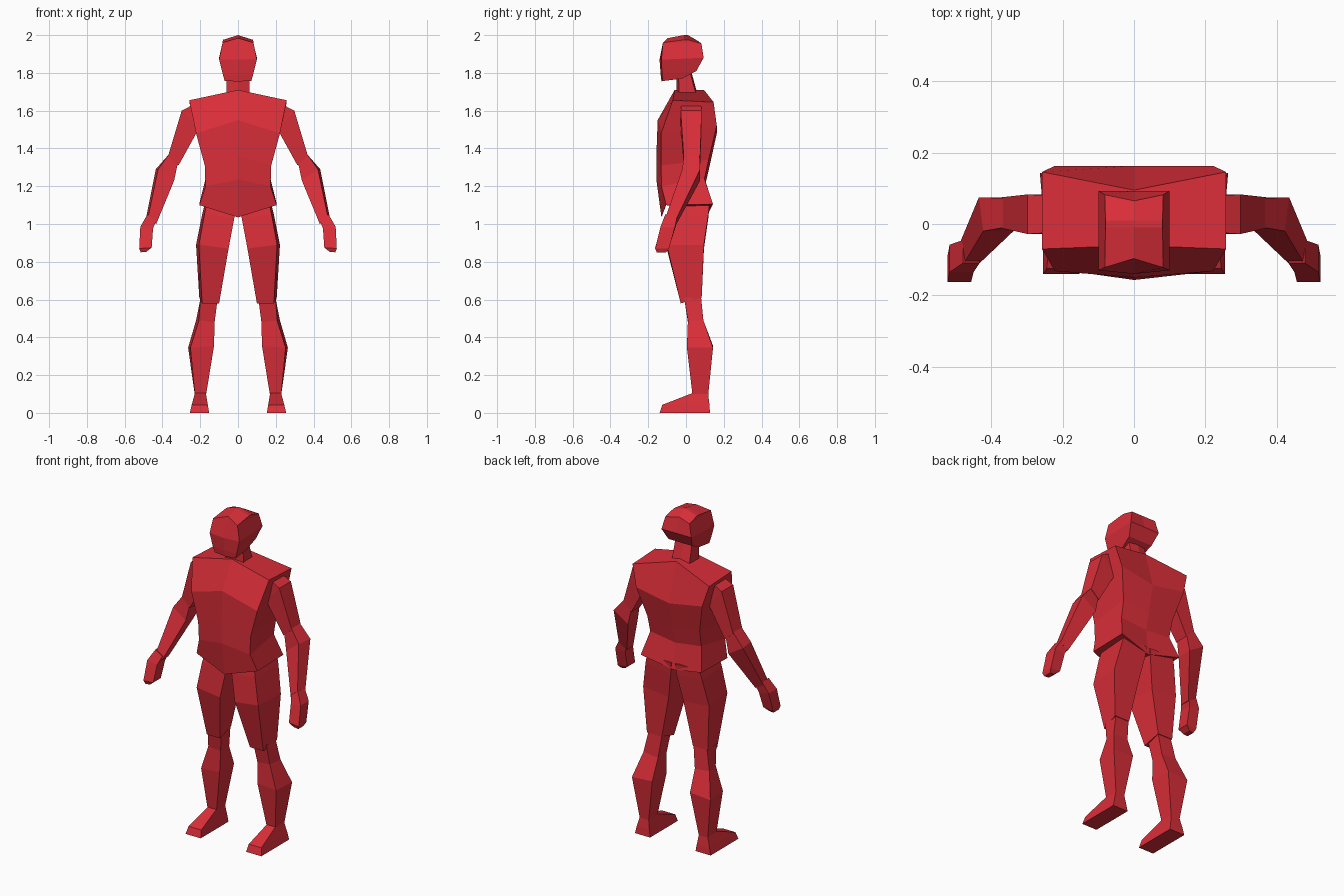
import bpy
import bmesh

red = bpy.data.materials.new("red")
red.diffuse_color = (0.7, 0.027, 0.04, 1)


def loft(name, rings, mirror=False):
    """Skin a stack of point rings and cap both ends."""
    bm = bmesh.new()
    loops = [[bm.verts.new(p) for p in ring] for ring in rings]
    n = len(loops[0])
    for a, b in zip(loops, loops[1:]):
        for i in range(n):
            j = (i + 1) % n
            bm.faces.new((a[i], a[j], b[j], b[i]))
    bm.faces.new(loops[0][::-1])
    bm.faces.new(loops[-1])
    bmesh.ops.recalc_face_normals(bm, faces=bm.faces)
    mesh = bpy.data.meshes.new(name)
    bm.to_mesh(mesh)
    bm.free()
    mesh.materials.append(red)
    ob = bpy.data.objects.new(name, mesh)
    bpy.context.collection.objects.link(ob)
    if mirror:
        ob.modifiers.new("mirror", 'MIRROR')
    return ob


def core_ring(front, front_mid, back, back_mid):
    """Symmetric six-point ring: side corners plus a centre crease."""
    fx, fy, fz = front
    bx, by, bz = back
    return [(-fx, fy, fz), (0, *front_mid), (fx, fy, fz),
            (bx, by, bz), (0, *back_mid), (-bx, by, bz)]


def limb_ring(x_in, z_in, x_out, z_out, y_front, y_back, taper=0.0):
    """Four-point ring, optionally narrower on its front edge."""
    return [(x_in, y_front, z_in), (x_out - taper, y_front, z_out),
            (x_out, y_back, z_out), (x_in, y_back, z_in)]


# Torso with flared hem
loft("torso", [core_ring(*r) for r in [
    ((.205, -.105, 1.10), (-.13, 1.035), (.205, .143, 1.105), (.12, 1.06)),
    ((.172, -.13, 1.20), (-.157, 1.235), (.172, .098, 1.24), (.105, 1.22)),
    ((.176, -.132, 1.31), (-.157, 1.36), (.176, .12, 1.34), (.128, 1.32)),
    ((.222, -.132, 1.48), (-.15, 1.55), (.222, .163, 1.52), (.163, 1.48)),
    ((.258, -.07, 1.655), (-.06, 1.71), (.258, .146, 1.645), (.095, 1.71)),
]])

# Neck
loft("neck", [core_ring(*r) for r in [
    ((.062, -.035, 1.66), (-.05, 1.66), (.06, .06, 1.66), (.068, 1.66)),
    ((.062, -.04, 1.80), (-.05, 1.80), (.055, .015, 1.83), (.022, 1.83)),
]])

# Head with creased crown and undercut back
loft("head", [core_ring(*r) for r in [
    ((.07, -.123, 1.757), (-.13, 1.755), (.07, -.02, 1.77), (-.02, 1.77)),
    ((.08, -.127, 1.79), (-.134, 1.79), (.08, .055, 1.81), (.055, 1.81)),
    ((.10, -.13, 1.87), (-.14, 1.87), (.10, .093, 1.88), (.093, 1.88)),
    ((.082, -.122, 1.96), (-.097, 1.984), (.082, .082, 1.955), (.065, 1.968)),
    ((.08, -.01, 1.975), (-.01, 2.0), (.08, .01, 1.975), (.01, 2.0)),
]])

# Arms
loft("upper_arms", [limb_ring(*r) for r in [
    (.20, 1.60, .25, 1.625, -.025, .08),
    (.21, 1.50, .298, 1.60, -.028, .083),
    (.315, 1.31, .37, 1.36, -.012, .075),
]], True)
loft("forearms", [limb_ring(*r) for r in [
    (.318, 1.325, .365, 1.37, -.01, .072),
    (.338, 1.23, .435, 1.29, -.02, .075, .012),
    (.433, 1.0, .487, 1.03, -.11, -.05, .01),
]], True)
loft("hands", [limb_ring(*r) for r in [
    (.433, 1.02, .48, 1.05, -.11, -.045),
    (.45, .975, .517, .985, -.135, -.058),
    (.457, .875, .523, .87, -.163, -.09),
    (.485, .853, .515, .85, -.155, -.105),
]], True)

# Legs
loft("thighs", [limb_ring(*r) for r in [
    (.012, 1.10, .175, 1.11, -.08, .125, .01),
    (.02, 1.03, .19, 1.05, -.09, .118, .012),
    (.05, .87, .222, .89, -.102, .095, .015),
]] + [[(.10, -.028, .58), (.19, -.028, .58), (.205, .083, .61), (.105, .083, .61)]], True)
loft("lower_legs", [limb_ring(*r) for r in [
    (.107, .61, .198, .61, -.01, .08),
    (.124, .48, .222, .49, .01, .092, .015),
    (.127, .355, .264, .345, .005, .143, .012),
    (.17, .09, .228, .09, .035, .117),
]], True)
loft("feet", [limb_ring(*r) for r in [
    (.153, 0, .255, 0, -.14, .127),
    (.16, .043, .245, .043, -.125, .124),
    (.17, .105, .228, .105, .035, .117),
]], True)
